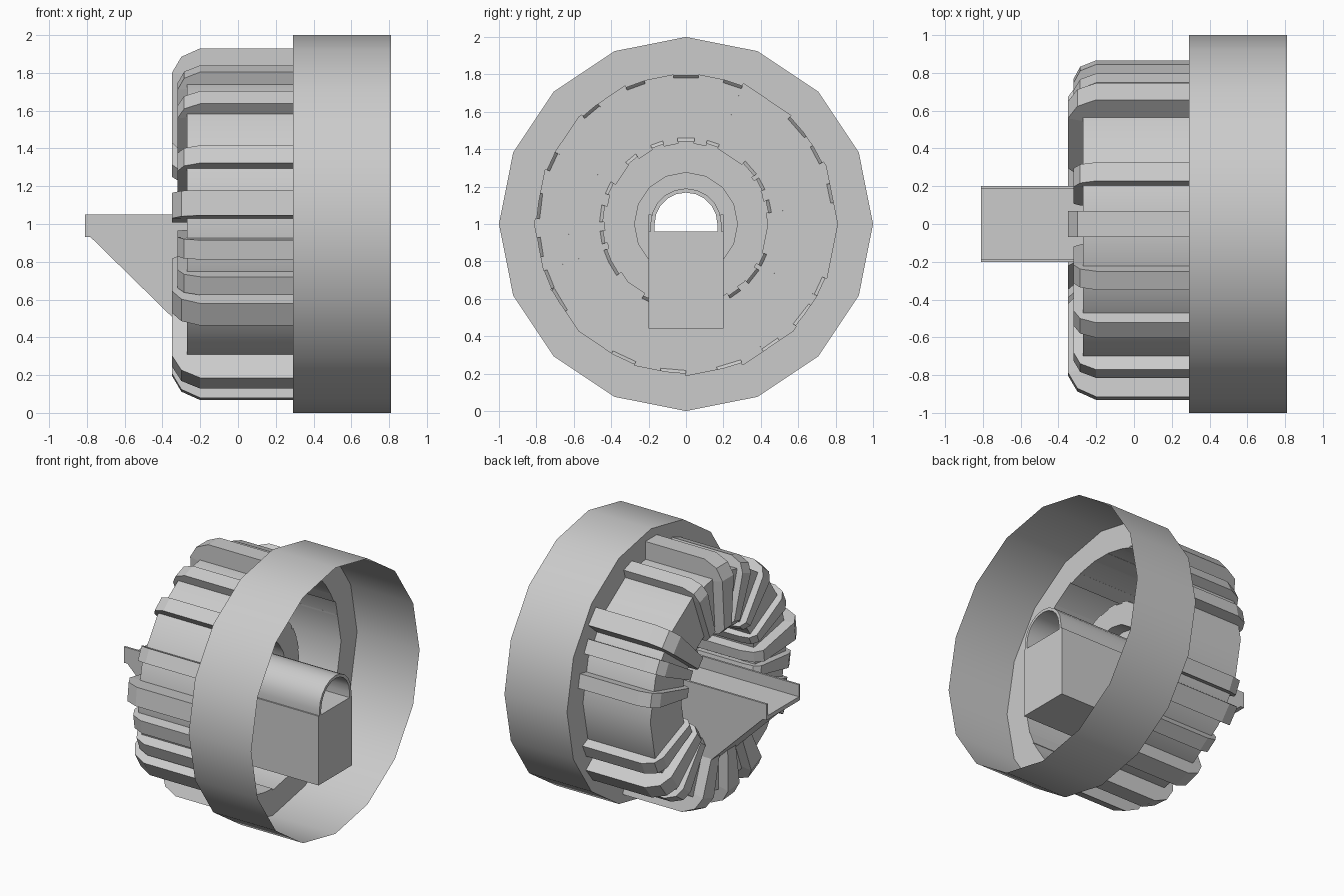
import bpy, bmesh
from math import sin, cos, pi, radians

if "Cube" in bpy.data.objects:
    bpy.data.objects.remove(bpy.data.objects["Cube"])


def make(name, verts, faces, smooth=False, recalc=True):
    me = bpy.data.meshes.new(name)
    me.from_pydata(verts, [], faces)
    if recalc:
        bm = bmesh.new()
        bm.from_mesh(me)
        bmesh.ops.recalc_face_normals(bm, faces=bm.faces)
        bm.to_mesh(me)
        bm.free()
    ob = bpy.data.objects.new(name, me)
    bpy.context.collection.objects.link(ob)
    if smooth:
        bpy.ops.object.select_all(action='DESELECT')
        bpy.context.view_layer.objects.active = ob
        ob.select_set(True)
        bpy.ops.object.shade_smooth_by_angle(angle=radians(30))
    return ob


def revolve(name, profile, sides=16):
    """Open shell: (x, radius) profile turned about the x axis at z = 1."""
    verts = [(x, r * sin(2 * pi * j / sides), 1 + r * cos(2 * pi * j / sides))
             for x, r in profile for j in range(sides)]
    faces = []
    for i in range(len(profile) - 1):
        for j in range(sides):
            k = (j + 1) % sides
            a, b = i * sides, (i + 1) * sides
            faces.append((a + j, a + k, b + k, b + j))
    return make(name, verts, faces, True, False)


def strip_solid(name, inner, outer, place, smooth=False):
    """Solid bar between two matching paths, place(point, side) gives 3D."""
    n = len(inner)
    verts = [place(p, s) for s in (-1, 1) for path in (inner, outer) for p in path]
    faces = []
    for i in range(n - 1):
        for a, b in ((0, n), (n, 3 * n), (3 * n, 2 * n), (2 * n, 0)):
            faces.append((a + i, a + i + 1, b + i + 1, b + i))
    for e in (0, n - 1):
        faces.append((e, n + e, 3 * n + e, 2 * n + e))
    return make(name, verts, faces, smooth)


def prism(name, pts, y0, y1):
    n = len(pts)
    verts = [(x, y, z) for y in (y0, y1) for x, z in pts]
    faces = [tuple(range(n)), tuple(range(n, 2 * n))]
    faces += [(i, (i + 1) % n, n + (i + 1) % n, n + i) for i in range(n)]
    return make(name, verts, faces)


# Outer band and stepped drum with a sunken hub
revolve("outer_band", [(.81, 1), (.29, 1), (.29, .81)])
revolve("drum", [(.29, .81), (-.27, .81), (-.27, .44), (.20, .44),
                 (.20, .275), (.10, .275), (.10, .18)])

# Ribs wrapping over the drum and down into the hub: angle, large or small
ribs = [(0, 1), (18.5, 0), (49, 1), (62, 0), (78, 0), (115, 0), (128, 1),
        (145, 0), (163, 1), (185, 1), (205, 1), (239, 1), (248, 0), (261, 0),
        (277, 1), (295, 0), (320, 0), (340, 0)]
inner = [(.29, .795), (-.20, .795), (-.25, .795), (-.265, .78),
         (-.265, .46), (-.25, .445), (-.20, .445), (.195, .445)]
big = [(.29, .93), (-.20, .93), (-.30, .885), (-.35, .80),
       (-.35, .43), (-.30, .38), (-.20, .36), (.195, .36)]
small = [(.29, .875), (-.20, .875), (-.285, .84), (-.32, .775),
         (-.32, .44), (-.28, .40), (-.20, .39), (.195, .39)]
for i, (deg, large) in enumerate(ribs):
    a = radians(deg)

    def place(p, s, a=a, w=.068 if large else .052):
        x, r = p
        w *= .55 + .45 * min(1, max(0, (r - .35) / .4))  # narrower at the hub
        return (x, r * sin(a) + s * w * cos(a), 1 + r * cos(a) - s * w * sin(a))

    strip_solid(f"rib_{i + 1}", inner, big if large else small, place)

# Chute block running through the drum, with a sloped underside at the spout
prism("chute", [(-.81, .96), (-.81, .93), (-.78, .93), (-.28, .44),
                (.81, .44), (.81, .96)], -.2, .2)
for side, name in ((-1, "left_lip"), (1, "right_lip")):
    ys = sorted((side * .185, side * .2))
    prism(name, [(-.81, .96), (.2, .96), (.2, 1.05), (-.81, 1.05)], *ys)


# Arched cover over the chute
def arch(r):
    arc = [(r * cos(pi * i / 10), 1 + r * sin(pi * i / 10)) for i in range(11)]
    return [(r, .96)] + arc + [(-r, .96)]


strip_solid("arch_cover", arch(.168), arch(.19),
            lambda p, s: (.81 if s > 0 else .02, p[0], p[1]), True)
